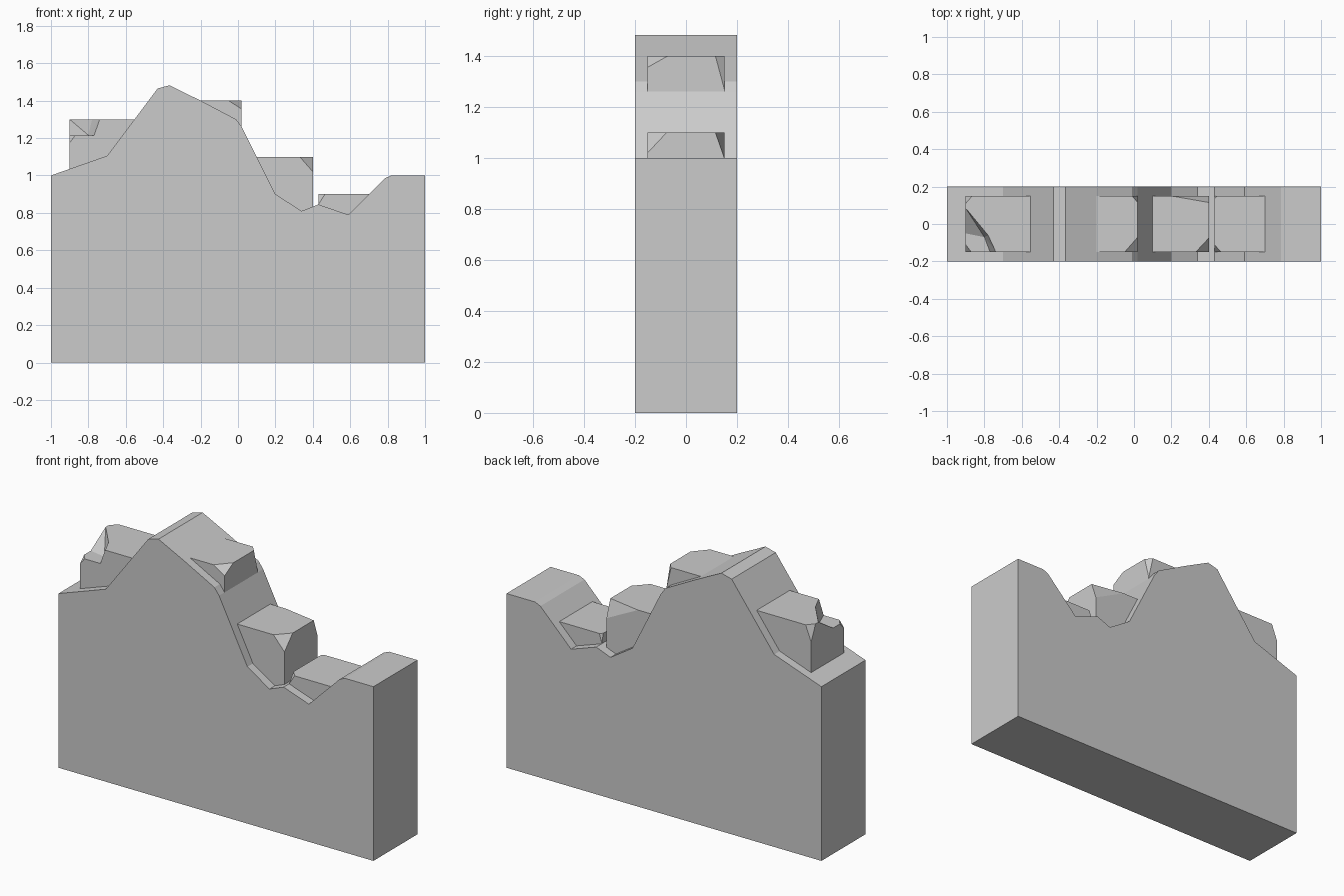
import bpy, bmesh
from mathutils import Vector

if "Cube" in bpy.data.objects:
    bpy.data.objects.remove(bpy.data.objects["Cube"])


def finish(name, bm):
    bmesh.ops.recalc_face_normals(bm, faces=bm.faces)
    me = bpy.data.meshes.new(name)
    bm.to_mesh(me)
    bm.free()
    ob = bpy.data.objects.new(name, me)
    bpy.context.collection.objects.link(ob)
    return ob


def rock(name, x0, x1, z0, z1, chips):
    """Box with chipped corners; chip = (x side, y side, corner z, dx, dy, dz)."""
    bm = bmesh.new()
    bmesh.ops.create_cube(bm, size=1)
    for v in bm.verts:
        v.co = ((x0 if v.co.x < 0 else x1), v.co.y * 0.3, (z0 if v.co.z < 0 else z1))
    for sx, sy, cz, dx, dy, dz in chips:
        corner = Vector((x0 if sx < 0 else x1, 0.15 * sy, cz))
        normal = Vector((sx / dx, sy / dy, 1 / dz)).normalized()
        res = bmesh.ops.bisect_plane(
            bm, geom=bm.verts[:] + bm.edges[:] + bm.faces[:],
            plane_co=corner - Vector((0, 0, dz)), plane_no=normal, clear_outer=True)
        cut = [e for e in res['geom_cut'] if isinstance(e, bmesh.types.BMEdge)]
        bmesh.ops.holes_fill(bm, edges=cut)
    return finish(name, bm)


# Terrain block: side profile extruded through the depth
profile = [(-1, 0), (1, 0), (1, 1), (0.82, 1), (0.785, 0.985), (0.59, 0.79),
           (0.43, 0.845), (0.34, 0.81), (0.2, 0.9), (0.02, 1.26), (-0.01, 1.3),
           (-0.2, 1.4), (-0.365, 1.482), (-0.43, 1.465), (-0.7, 1.105), (-1, 1)]
bm = bmesh.new()
face = bm.faces.new([bm.verts.new((x, -0.2, z)) for x, z in profile])
ext = bmesh.ops.extrude_face_region(bm, geom=[face])
bmesh.ops.translate(bm, vec=(0, 0.4, 0),
                    verts=[v for v in ext['geom'] if isinstance(v, bmesh.types.BMVert)])
finish("terrain", bm)

# Rocks embedded in the slope
left = rock("left_rock", -0.9, -0.52, 1.0, 1.3,
            [(-1, -1, 1.215, 0.03, 0.04, 0.04), (-1, 1, 1.3, 0.035, 0.04, 0.09)])
rock("upper_rock", -0.25, 0.02, 1.2, 1.4,
     [(1, -1, 1.4, 0.07, 0.08, 0.045), (1, 1, 1.4, 0.03, 0.035, 0.13)])
rock("middle_rock", 0.08, 0.4, 0.75, 1.1,
     [(1, -1, 1.1, 0.07, 0.075, 0.08), (1, 1, 1.1, 0.2, 0.035, 0.1)])
rock("lower_rock", 0.43, 0.72, 0.75, 0.9,
     [(-1, -1, 0.9, 0.035, 0.04, 0.055), (-1, 1, 0.9, 0.015, 0.015, 0.05)])

# Broken notch in the front corner of the left rock
bm = bmesh.new()
for z, pts in ((1.215, [(-1, -0.03), (-0.8, -0.07), (-0.75, -0.2), (-1, -0.2)]),
               (1.385, [(-1, 0.24), (-0.76, -0.05), (-0.69, -0.2), (-1, -0.2)])):
    for x, y in pts:
        bm.verts.new((x, y, z))
bmesh.ops.convex_hull(bm, input=bm.verts[:])
cutter = finish("notch_cutter", bm)
cutter.hide_render = True
cutter.hide_viewport = False
cutter.display_type = 'WIRE'
mod = left.modifiers.new("notch", 'BOOLEAN')
mod.operation = 'DIFFERENCE'
mod.solver = 'EXACT'
mod.object = cutter
